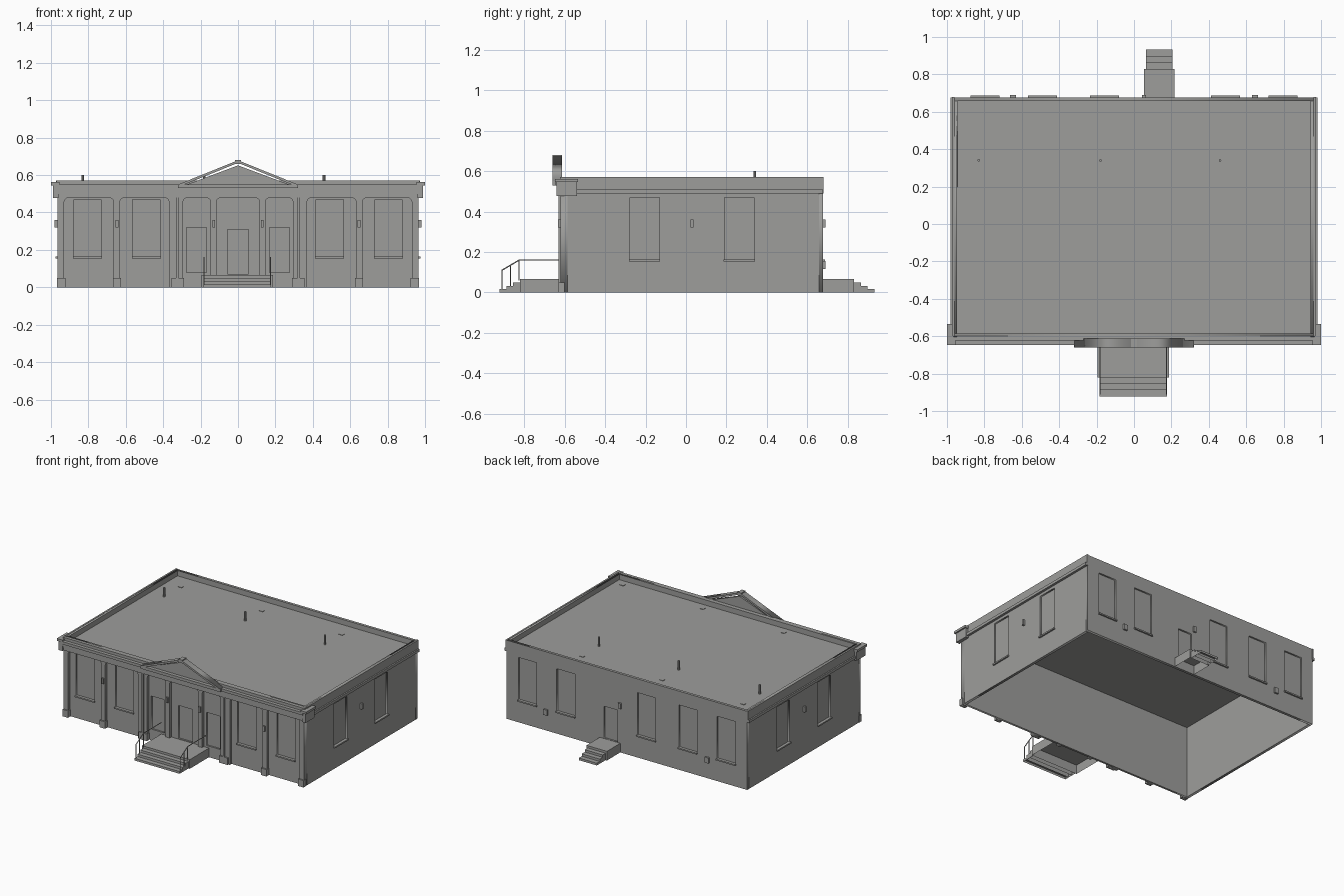
import bpy, bmesh
from math import sin, cos, pi, radians
from mathutils import Matrix, Vector

cube = bpy.data.objects.get("Cube")
if cube:
    bpy.data.objects.remove(cube, do_unlink=True)

stone = bpy.data.materials.new("stone_grey")
stone.use_nodes = True
stone.diffuse_color = (0.34, 0.34, 0.33, 1)
stone.node_tree.nodes["Principled BSDF"].inputs["Base Color"].default_value = (0.34, 0.34, 0.33, 1)

QUARTER = Matrix.Rotation(radians(90), 4, 'Z')   # turns a front part onto a side wall


def add_object(name, bm, side=False):
    if side:
        bm.transform(QUARTER)
    bmesh.ops.recalc_face_normals(bm, faces=bm.faces)
    mesh = bpy.data.meshes.new(name)
    bm.to_mesh(mesh)
    bm.free()
    mesh.materials.append(stone)
    obj = bpy.data.objects.new(name, mesh)
    bpy.context.scene.collection.objects.link(obj)
    return obj


def box(name, x, y, z, side=False, hollow=False):
    bm = bmesh.new()
    bmesh.ops.create_cube(bm, size=1)
    for v in bm.verts:
        v.co = [r[0] + (c + 0.5) * (r[1] - r[0]) for c, r in zip(v.co, (x, y, z))]
    if hollow:
        low = [f for f in bm.faces if f.normal.z < -0.5]
        bmesh.ops.delete(bm, geom=low, context='FACES_ONLY')
    return add_object(name, bm, side)


def rod(name, a, b, radius, sides=6):
    a, b = Vector(a), Vector(b)
    turn = (b - a).to_track_quat('Z', 'Y').to_matrix().to_4x4()
    bm = bmesh.new()
    bmesh.ops.create_cone(bm, cap_ends=True, segments=sides, radius1=radius, radius2=radius,
                          depth=(b - a).length, matrix=Matrix.Translation((a + b) / 2) @ turn)
    return add_object(name, bm)


def plate(name, loops, y, side=False):
    """Upright slab: first loop is the outline, the others are holes."""
    curve = bpy.data.curves.new(name, 'CURVE')
    curve.dimensions = '2D'
    curve.fill_mode = 'BOTH'
    curve.extrude = abs(y[1] - y[0]) / 2
    for loop in loops:
        spline = curve.splines.new('POLY')
        spline.points.add(len(loop) - 1)
        for p, (u, v) in zip(spline.points, loop):
            p.co = (u, v, 0, 1)
        spline.use_cyclic_u = True
    temp = bpy.data.objects.new(name, curve)
    bpy.context.scene.collection.objects.link(temp)
    mesh = bpy.data.meshes.new_from_object(temp.evaluated_get(bpy.context.evaluated_depsgraph_get()))
    bm = bmesh.new()
    bm.from_mesh(mesh)
    bpy.data.objects.remove(temp, do_unlink=True)
    bpy.data.curves.remove(curve)
    bpy.data.meshes.remove(mesh)
    bmesh.ops.remove_doubles(bm, verts=bm.verts, dist=0.0001)
    bm.transform(Matrix.Translation((0, sum(y) / 2, 0)) @ Matrix.Rotation(radians(90), 4, 'X'))
    return add_object(name, bm, side)


def rect(u0, u1, v0, v1):
    return [(u0, v0), (u1, v0), (u1, v1), (u0, v1)]


def wall(name, half, outer, inner, openings, side=False, shift=0.0, top=0.57):
    """Wall with window or door openings, each with a set-back pane and maybe a sill."""
    out = 1 if outer > inner else -1
    holes = [rect(*o[:4]) for o in openings]
    plate(name, [rect(shift - half, shift + half, 0, top)] + holes, (inner, outer), side)
    for u0, u1, v0, v1, sill in openings:
        pane_y = outer - out * 0.012
        box(name + "_pane", (u0, u1), sorted((inner, pane_y)), (v0, v1), side)
        if sill:
            box(name + "_sill", (u0 - 0.004, u1 + 0.004),
                sorted((outer - out * 0.01, outer + out * 0.011)), (v0 - 0.006, v0 + 0.004), side)


def window(u, low=0.16, high=0.47, half=0.073, sill=True):
    return (u - half, u + half, low, high, sill)


# Outer walls
front_openings = [window(s * u) for s in (1, -1) for u in (0.805, 0.49)]
front_openings += [window(s * 0.222, 0.08, 0.32, 0.054, False) for s in (1, -1)]
front_openings.append(window(0, 0.07, 0.31, 0.056, False))
wall("front_wall", 0.965, -0.60, -0.585, front_openings)
back_openings = [window(u) for u in (0.797, 0.49, -0.158, -0.49, -0.797)]
back_openings.append(window(0.13, 0.068, 0.30, 0.055, False))
wall("back_wall", 0.965, 0.677, 0.657, back_openings)
for s, label in ((-1, "left"), (1, "right")):
    wall(label + "_wall", 0.63, s * 0.965, s * 0.945, [window(-0.205), window(0.263)],
         side=True, shift=0.027)

# Front facade layer with round-cornered bays
outline = [(-0.965, 0)]
for c, half in ((-0.797, 0.132), (-0.5, 0.131), (-0.22, 0.074), (0, 0.115),
                (0.22, 0.074), (0.5, 0.131), (0.797, 0.132)):
    r, top = 0.02, 0.478
    outline.append((c - half, 0))
    for i in range(9):
        if i != 4:
            a = pi - pi * i / 8
            cx = c - half + r if i < 4 else c + half - r
            a = pi - (i if i < 4 else i - 5) * pi / 6 - (pi / 2 if i > 4 else 0)
            outline.append((cx + r * cos(a), top - r + r * sin(a)))
    outline.append((c + half, 0))
outline += [(0.965, 0), (0.965, 0.50), (-0.965, 0.50)]
plate("front_facade", [outline], (-0.62, -0.60))

# Pilaster bases, slim pilasters and wall lamps
for s in (1, -1):
    for u, half in ((0.945, 0.022), (0.647, 0.022), (0.323, 0.033)):
        box("pilaster_base", (s * u - half, s * u + half), (-0.63, -0.60), (0, 0.05))
    box("slim_pilaster", (s * 0.325 - 0.006, s * 0.325 + 0.006), (-0.63, -0.615), (0.05, 0.48))
    for u in (0.647, 0.13):
        box("front_lamp", (s * u - 0.007, s * u + 0.007), (-0.632, -0.615), (0.32, 0.36))
    box("side_lamp", (0.022, 0.036), sorted((s * 0.96, s * 0.98)), (0.32, 0.36), side=True)
    box("back_meter_box", (s * 0.647 - 0.015, s * 0.647 + 0.015), (0.67, 0.69), (0.115, 0.155))
box("back_lamp", (0.042, 0.064), (0.67, 0.69), (0.32, 0.36))

# Roof, parapet and side mouldings
for name, x in (("right_roof", (-0.95, -0.32)), ("middle_roof", (-0.32, 0.32)), ("left_roof", (0.32, 0.95))):
    box(name, x, (-0.60, 0.66), (0.525, 0.532))
box("front_parapet", (-0.97, 0.97), (-0.622, -0.597), (0.49, 0.57))
for s in (1, -1):
    box("side_parapet_band", (-0.6, 0.679), sorted((s * 0.96, s * 0.972)), (0.49, 0.572), side=True)
    box("side_moulding", (-0.6, 0.677), sorted((s * 0.96, s * 0.982)), (0.49, 0.51), side=True)
for x in (-0.83, -0.18, 0.46):
    rod("roof_pipe", (x, 0.34, 0.53), (x, 0.34, 0.60), 0.007, 8)
    for dx, y in ((0, 0.53), (0.42, -0.53)):
        box("roof_drain", (x + dx - 0.015, x + dx + 0.015), (y - 0.012, y + 0.012), (0.53, 0.535))

# Stepped front cornice with returned ends
for i, (z0, z1, depth) in enumerate(((0.48, 0.50, 0.628), (0.50, 0.515, 0.633),
                                     (0.515, 0.53, 0.638), (0.53, 0.55, 0.646))):
    box("front_cornice", (-0.97, 0.97), (-depth, -0.61), (z0, z1))
for s in (1, -1):
    box("cornice_end", sorted((s * 0.96, s * 0.99)), (-0.64, -0.54), (0.478, 0.55))
    box("cornice_end_cap", sorted((s * 0.955, s)), (-0.648, -0.535), (0.545, 0.562))

# Pediment
plate("pediment_panel", [[(-0.285, 0.545), (0.285, 0.545), (0, 0.652)]], (-0.635, -0.615))
for s in (1, -1):
    rake = [(s * 0.32, 0.55), (s * 0.013, 0.674), (s * 0.013, 0.66), (s * 0.285, 0.55)]
    plate("raking_cornice", [rake], (-0.66, -0.613))
box("pediment_base", (-0.32, 0.32), (-0.66, -0.613), (0.53, 0.551))
box("pediment_key", (-0.015, 0.015), (-0.66, -0.613), (0.658, 0.68))


# Entrance stairs, open underneath
def stairs(name, centre, half, wall_y, edge_y, out):
    box(name + "_landing", (centre - half, centre + half), sorted((wall_y, edge_y)), (0, 0.066), hollow=True)
    for i, top in enumerate((0.05, 0.033, 0.016)):
        box(name + "_step", (centre - half + 0.01, centre + half - 0.01),
            sorted((edge_y + out * 0.034 * i, edge_y + out * 0.034 * (i + 1))), (0, top), hollow=True)


stairs("front_stairs", -0.004, 0.191, -0.60, -0.82, -1)
stairs("back_stairs", 0.135, 0.082, 0.67, 0.83, 1)

# Handrails
for x in (-0.182, 0.174):
    foot, bend, end = (x, -0.91, 0.11), (x, -0.825, 0.16), (x, -0.62, 0.16)
    rod("handrail_slope", foot, bend, 0.003)
    rod("handrail_level", bend, end, 0.003)
    rod("handrail_post", (x, -0.91, 0.01), foot, 0.003)
    rod("handrail_post", (x, -0.868, 0.03), (x, -0.868, 0.135), 0.003)
    rod("handrail_post", (x, -0.825, 0.06), bend, 0.003)
